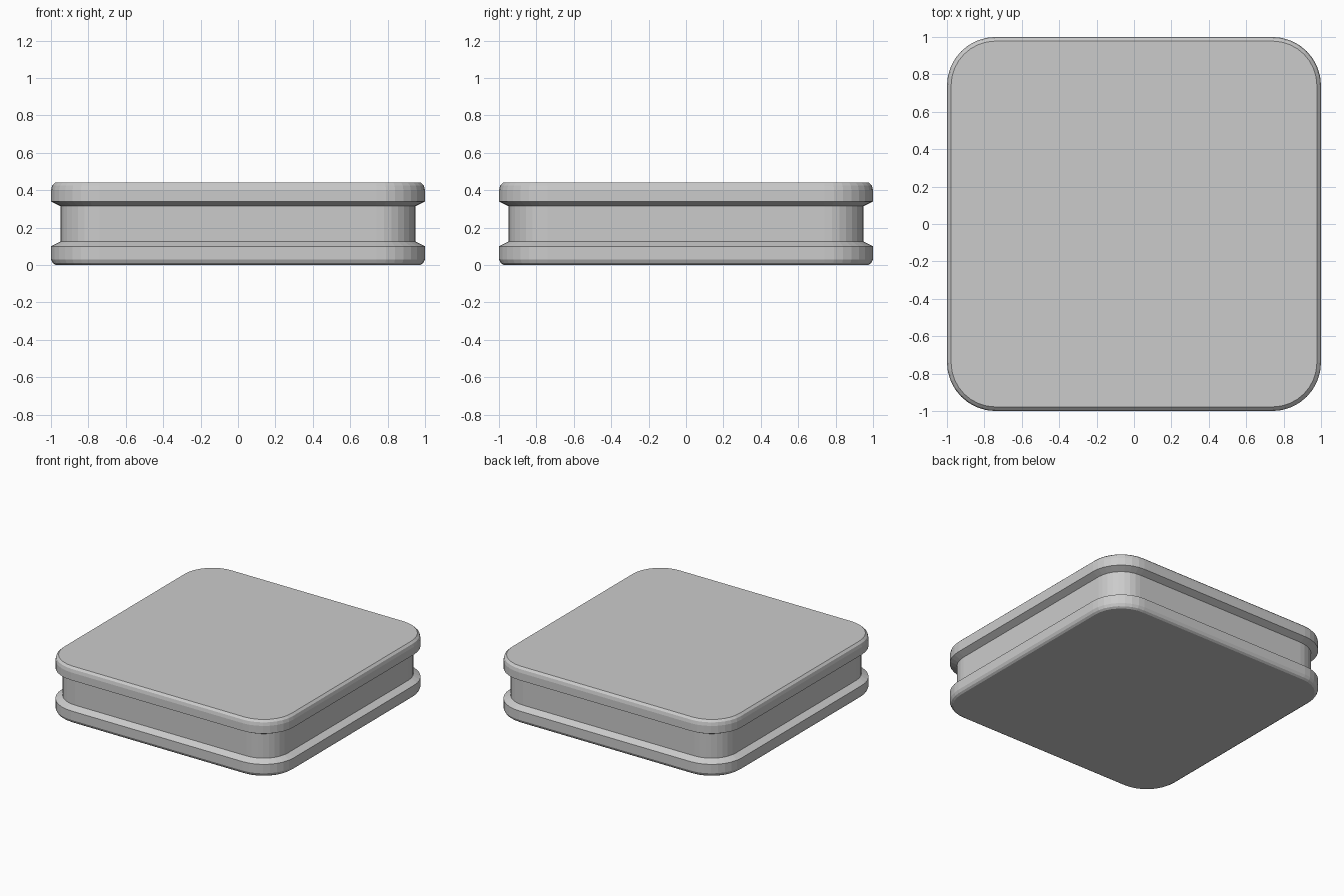
import bpy, bmesh, math

if "Cube" in bpy.data.objects:
    bpy.data.objects.remove(bpy.data.objects["Cube"])

CORNER = 0.26     # plan corner radius at the widest point
SEGMENTS = 8      # facets per corner


def rounded_square(inset):
    """Outline of the pad, offset inwards by inset."""
    centre, radius = 1 - CORNER, CORNER - inset
    points = []
    for quarter, (sx, sy) in enumerate([(1, 1), (-1, 1), (-1, -1), (1, -1)]):
        for i in range(SEGMENTS + 1):
            a = math.pi / 2 * (quarter + i / SEGMENTS)
            points.append((sx * centre + radius * math.cos(a),
                           sy * centre + radius * math.sin(a)))
    return points


def stack_rings(name, profile):
    """Skin a closed solid through (inset, height) outlines."""
    bm = bmesh.new()
    rings = [[bm.verts.new((x, y, z)) for x, y in rounded_square(inset)]
             for inset, z in profile]
    for low, high in zip(rings, rings[1:]):
        n = len(low)
        for i in range(n):
            j = (i + 1) % n
            bm.faces.new((low[i], low[j], high[j], high[i]))
    bm.faces.new(rings[0][::-1])
    bm.faces.new(rings[-1])
    mesh = bpy.data.meshes.new(name)
    bm.to_mesh(mesh)
    bm.free()
    obj = bpy.data.objects.new(name, mesh)
    bpy.context.collection.objects.link(obj)
    return obj


# Square pad: eased lower rim, recessed waist, eased upper rim
stack_rings("grooved_pad", [
    (0.025, 0.0), (0.01, 0.01), (0.0, 0.03),
    (0.0, 0.10), (0.05, 0.125),
    (0.05, 0.315), (0.0, 0.34),
    (0.0, 0.40), (0.006, 0.425), (0.022, 0.44),
])
